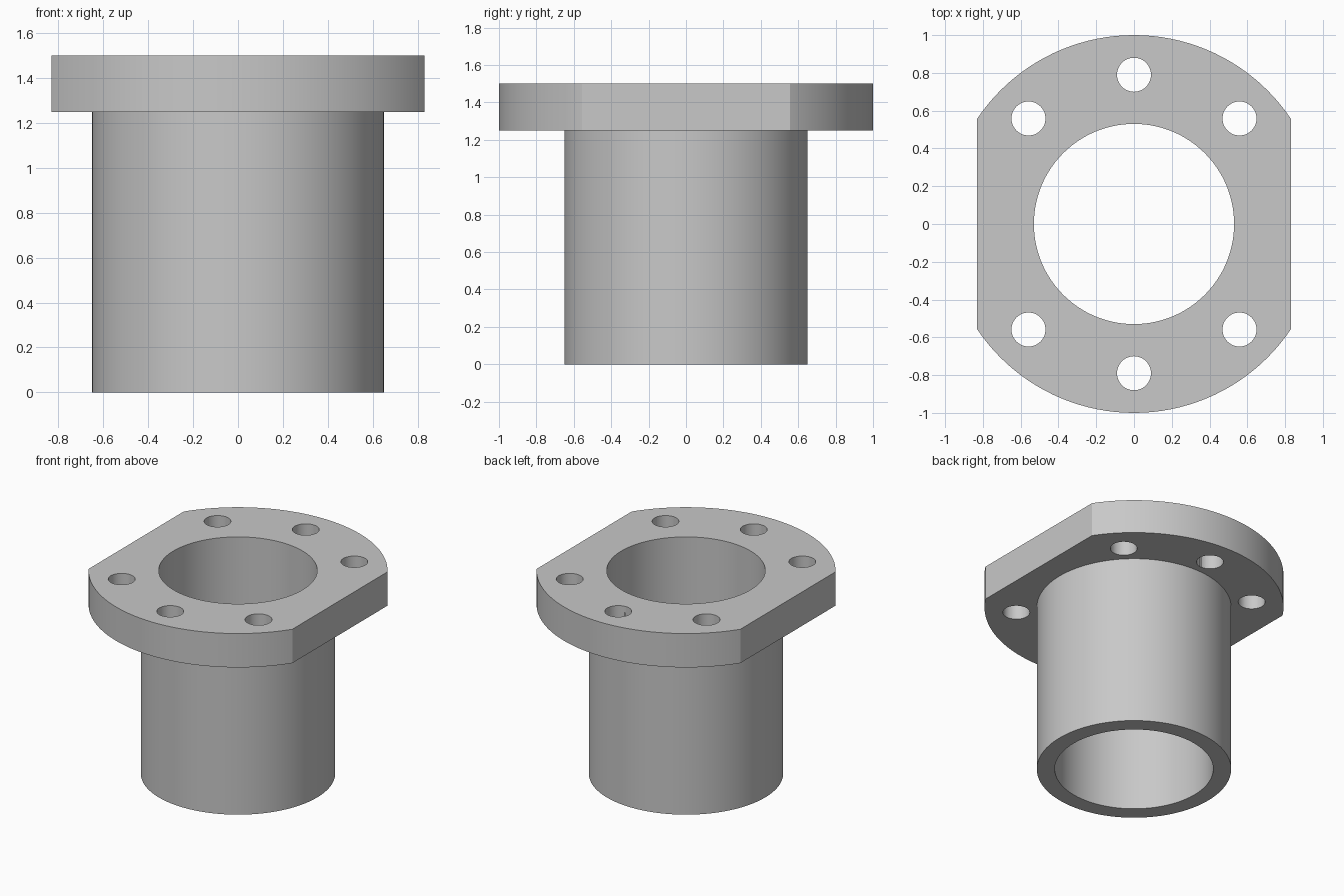
import bpy
import math

if "Cube" in bpy.data.objects:
    bpy.data.objects.remove(bpy.data.objects["Cube"], do_unlink=True)

HEIGHT, FLANGE_BOTTOM = 1.5, 1.25
FLANGE_R, SLEEVE_R, BORE_R = 1.0, 0.65, 0.53
FLAT_X = 0.832
BOLT_CIRCLE, BOLT_R = 0.79, 0.09

steel = bpy.data.materials.new("plain grey")
steel.use_nodes = True
grey = (0.58, 0.58, 0.58, 1)
steel.diffuse_color = grey
steel.node_tree.nodes["Principled BSDF"].inputs["Base Color"].default_value = grey


def lathe(name, profile, segments=128):
    """Revolve a closed (radius, z) profile around the z axis."""
    n = len(profile)
    verts, faces = [], []
    for s in range(segments):
        a = math.tau * s / segments
        verts += [(r * math.cos(a), r * math.sin(a), z) for r, z in profile]
        t = (s + 1) % segments
        for i in range(n):
            j = (i + 1) % n
            faces.append((s * n + i, t * n + i, t * n + j, s * n + j))
    mesh = bpy.data.meshes.new(name)
    mesh.from_pydata(verts, [], faces)
    mesh.materials.append(steel)
    obj = bpy.data.objects.new(name, mesh)
    bpy.context.collection.objects.link(obj)
    return obj


def cut(body, cutter):
    """Subtract the cutter from the body, then discard the cutter."""
    cutter.hide_render = True
    mod = body.modifiers.new("cut", "BOOLEAN")
    mod.operation, mod.solver, mod.object = "DIFFERENCE", "EXACT", cutter
    bpy.context.view_layer.objects.active = body
    bpy.ops.object.modifier_apply(modifier=mod.name)
    bpy.data.objects.remove(cutter, do_unlink=True)


# Sleeve and flange in one turned piece with a through bore
body = lathe("flanged_sleeve", [
    (BORE_R, 0), (SLEEVE_R, 0), (SLEEVE_R, FLANGE_BOTTOM),
    (FLANGE_R, FLANGE_BOTTOM), (FLANGE_R, HEIGHT), (BORE_R, HEIGHT)])

# Flats on both sides of the flange
for side in (-1, 1):
    bpy.ops.mesh.primitive_cube_add(size=1, location=(side * (FLAT_X + 0.5), 0, 1.4))
    cutter = bpy.context.object
    cutter.scale = (1, 3, 1)
    bpy.context.view_layer.update()
    cut(body, cutter)

# Three bolt holes at the front and three at the back
for angle in (45, 90, 135, 225, 270, 315):
    a = math.radians(angle)
    bpy.ops.mesh.primitive_cylinder_add(
        vertices=48, radius=BOLT_R, depth=1,
        location=(BOLT_CIRCLE * math.cos(a), BOLT_CIRCLE * math.sin(a), 1.4))
    cut(body, bpy.context.object)

# Smooth round walls, sharp rims
bpy.ops.object.select_all(action="DESELECT")
body.select_set(True)
bpy.context.view_layer.objects.active = body
bpy.ops.object.shade_smooth_by_angle(angle=math.radians(25))
